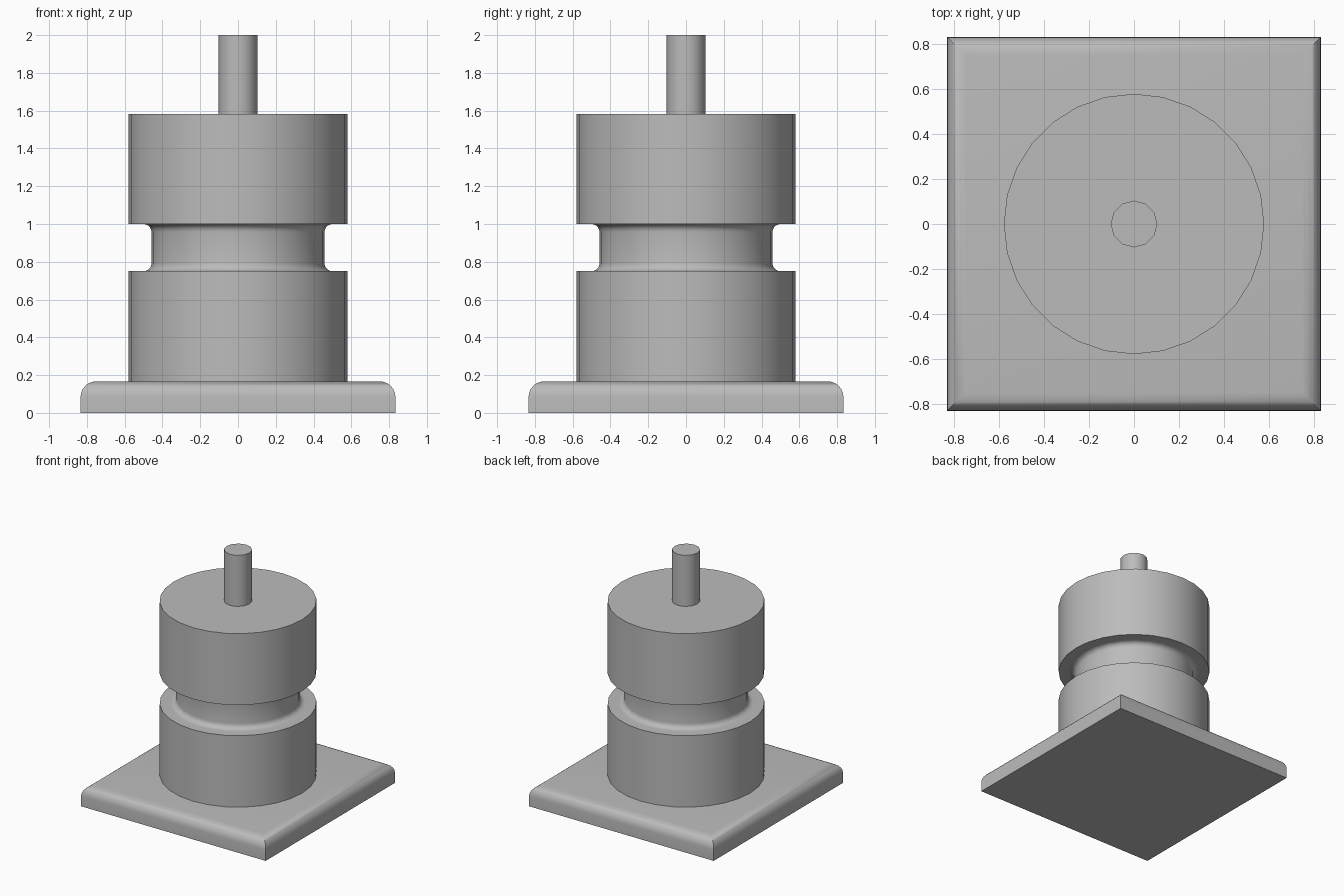
import bpy
import bmesh
from math import sin, cos, pi, radians
from mathutils import Matrix, Vector

cube = bpy.data.objects.get("Cube")
if cube:
    bpy.data.objects.remove(cube, do_unlink=True)

GREY = (0.5, 0.5, 0.5, 1)
grey = bpy.data.materials.new("plain grey")
grey.use_nodes = True
grey.diffuse_color = GREY
grey.node_tree.nodes["Principled BSDF"].inputs["Base Color"].default_value = GREY


def finish(name, bm):
    """Turn a bmesh into a smooth-shaded object with sharp edges kept."""
    bmesh.ops.recalc_face_normals(bm, faces=bm.faces)
    mesh = bpy.data.meshes.new(name)
    bm.to_mesh(mesh)
    bm.free()
    mesh.materials.append(grey)
    obj = bpy.data.objects.new(name, mesh)
    bpy.context.collection.objects.link(obj)
    bpy.ops.object.select_all(action='DESELECT')
    obj.select_set(True)
    bpy.context.view_layer.objects.active = obj
    bpy.ops.object.shade_smooth_by_angle(angle=radians(35))
    return obj


def lathe(name, profile, sides):
    """Revolve (radius, height) points about z and cap both ends."""
    bm = bmesh.new()
    rings = [[bm.verts.new((r * cos(2 * pi * i / sides), r * sin(2 * pi * i / sides), z))
              for i in range(sides)] for r, z in profile]
    for low, high in zip(rings, rings[1:]):
        for i in range(sides):
            j = (i + 1) % sides
            bm.faces.new((low[i], low[j], high[j], high[i]))
    bm.faces.new(rings[0])
    bm.faces.new(rings[-1])
    return finish(name, bm)


# Square base plate with rounded top edges and mitred corners
SIZE, BASE_TOP = 1.667, 0.167
bm = bmesh.new()
bmesh.ops.create_cube(bm, size=1, matrix=Matrix.Translation((0, 0, BASE_TOP / 2))
                      @ Matrix.Diagonal((SIZE, SIZE, BASE_TOP, 1)))
top_edges = [e for e in bm.edges if all(v.co.z > 0.1 for v in e.verts)]
bmesh.ops.bevel(bm, geom=top_edges, offset=0.083, segments=6, profile=0.5, affect='EDGES')
finish("base_plate", bm)

# Round body with a filleted groove around its waist
RADIUS, NECK, FILLET = 0.58, 0.458, 0.042
GROOVE_LOW, GROOVE_HIGH, BODY_TOP = 0.75, 1.0, 1.583
curve = [(NECK + FILLET * (1 - sin(a)), FILLET * (1 - cos(a)))
         for a in (pi / 2 * k / 5 for k in range(6))]
profile = [(RADIUS, BASE_TOP), (RADIUS, GROOVE_LOW)]
profile += [(r, GROOVE_LOW + h) for r, h in curve]
profile += [(r, GROOVE_HIGH - h) for r, h in reversed(curve)]
profile += [(RADIUS, GROOVE_HIGH), (RADIUS, BODY_TOP)]
lathe("grooved_body", profile, 28)

# Thin shaft on top
lathe("top_shaft", [(0.104, BODY_TOP), (0.104, 2.0)], 12)
